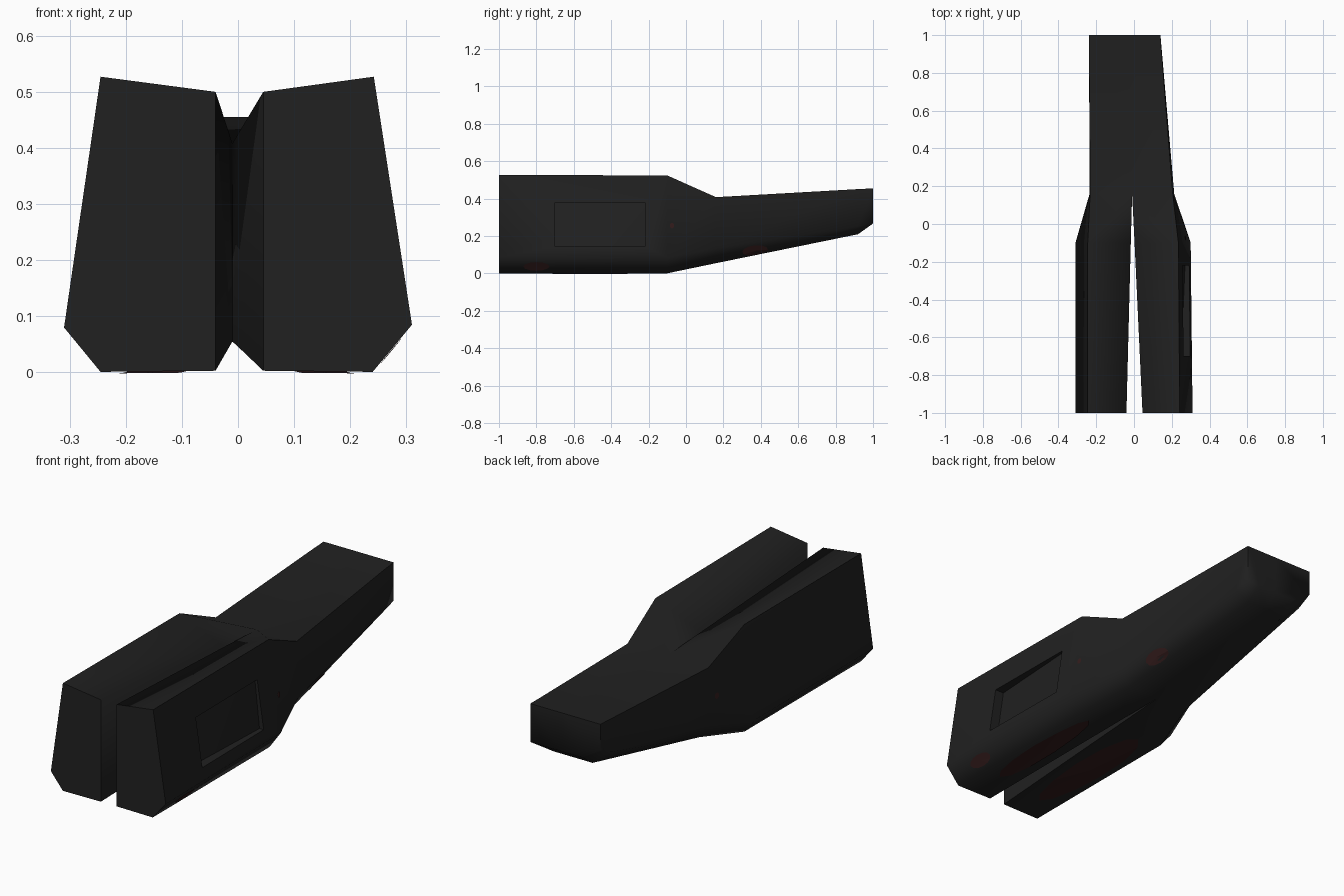
import bpy, bmesh, math
from mathutils import Vector

if "Cube" in bpy.data.objects:
    bpy.data.objects.remove(bpy.data.objects["Cube"])


def material(name, rgb):
    m = bpy.data.materials.new(name)
    m.diffuse_color = (*rgb, 1)
    m.use_nodes = True
    m.node_tree.nodes["Principled BSDF"].inputs["Base Color"].default_value = m.diffuse_color
    return m


black = material("charcoal black", (0.0150, 0.0150, 0.0150))
red = material("dark red stain", (0.032, 0.011, 0.011))

# Stations along y: y, inner bottom z, bottom z, outer top z, inner top z,
# then for right and left side: inner x, bottom x, low corner x, top x, low corner z
stations = [
    (-1.00, .003, .001, .527, .500, (.045, .24, .31, .242, .085), (-.040, -.245, -.31, -.245, .08)),
    (-0.10, .043, .001, .524, .430, (.003, .24, .30, .235, .085), (-.017, -.245, -.31, -.245, .08)),
    (0.16, .055, .055, .408, .408, (-.01, .16, .213, .205, .135), (-.01, -.18, -.235, -.232, .135)),
    (0.92, .210, .210, .451, .451, (-.03, .07, .147, .145, .253), (-.03, -.14, -.238, -.238, .29)),
    (1.00, .267, .267, .455, .455, (-.03, .07, .14, .14, .268), (-.03, -.14, -.238, -.238, .33)),
]


# Forked body: two lofted halves that join behind the slot
def body():
    bm = bmesh.new()
    for side in (5, 6):
        rings = []
        for s in stations:
            y, zib, zb, zt, zi = s[:5]
            i, b, l, t, zl = s[side]
            rings.append([bm.verts.new((x, y, z)) for x, z in
                          ((i, zib), (b, zb), (l, zl), (t, zt), (i, zi))])
        for k, (a, c) in enumerate(zip(rings, rings[1:])):
            # inner walls exist only along the slot
            for j in range(5 if k < 2 else 4):
                n = (j + 1) % 5
                bm.faces.new((a[j], a[n], c[n], c[j]))
        bm.faces.new(rings[0])
        bm.faces.new(rings[-1])
    bmesh.ops.remove_doubles(bm, verts=bm.verts, dist=0.0005)
    bmesh.ops.recalc_face_normals(bm, faces=bm.faces)
    me = bpy.data.meshes.new("forked_body")
    bm.to_mesh(me)
    bm.free()
    me.materials.append(black)
    ob = bpy.data.objects.new("forked_body", me)
    bpy.context.collection.objects.link(ob)
    return ob


main = body()
bpy.context.view_layer.update()


# Red patches laid on the nearest body surface
def patch(name, point, length, width):
    ok, loc, nor, _ = main.closest_point_on_mesh(Vector(point))
    along = (Vector((0, 1, 0)) - nor * nor.y).normalized()
    across = nor.cross(along)
    bm = bmesh.new()
    ring = []
    for k in range(12):
        a = math.tau * k / 12
        p = loc + along * math.cos(a) * length + across * math.sin(a) * width
        ok, hit, n, _ = main.closest_point_on_mesh(p)
        ring.append(bm.verts.new(hit + nor * .003))
    centre = bm.verts.new(loc + nor * .003)
    for k in range(12):
        f = bm.faces.new((centre, ring[k], ring[(k + 1) % 12]))
        f.normal_update()
        if f.normal.dot(nor) < 0:
            f.normal_flip()
    me = bpy.data.meshes.new(name)
    bm.to_mesh(me)
    bm.free()
    me.materials.append(red)
    bpy.context.collection.objects.link(bpy.data.objects.new(name, me))


patch("right_underside_stain", (.145, -.48, -.01), .33, .065)
patch("right_edge_stain", (.275, -.80, .035), .07, .03)
patch("left_underside_stain", (-.14, -.50, -.01), .36, .075)
patch("tail_stain", (.17, .37, .12), .07, .035)
patch("right_side_spot", (.30, -.07, .26), .012, .015)
patch("left_side_spot", (-.26, .12, .26), .012, .015)

# Recess on the right prong, shallower towards the rear
bm = bmesh.new()
bmesh.ops.create_cube(bm, size=1)
for v in bm.verts:
    back, top, out = v.co.y > 0, v.co.z > 0, v.co.x > 0
    floor = (.245 if back else .215) if top else (.27 if back else .25)
    v.co = (.40 if out else floor, -.22 if back else -.70, .38 if top else .145)
bmesh.ops.triangulate(bm, faces=bm.faces)
me = bpy.data.meshes.new("recess_cutter")
bm.to_mesh(me)
bm.free()
cutter = bpy.data.objects.new("recess_cutter", me)
bpy.context.collection.objects.link(cutter)
cutter.hide_render = True
cutter.hide_set(True)

mod = main.modifiers.new("side_recess", 'BOOLEAN')
mod.operation = 'DIFFERENCE'
mod.object = cutter
mod.solver = 'EXACT'

bpy.context.view_layer.objects.active = main
main.select_set(True)
bpy.ops.object.modifier_apply(modifier="side_recess")
bpy.data.objects.remove(cutter)
main.data.materials.clear()
main.data.materials.append(black)
for p in main.data.polygons:
    p.material_index = 0
bpy.ops.object.shade_smooth_by_angle(angle=math.radians(80))
